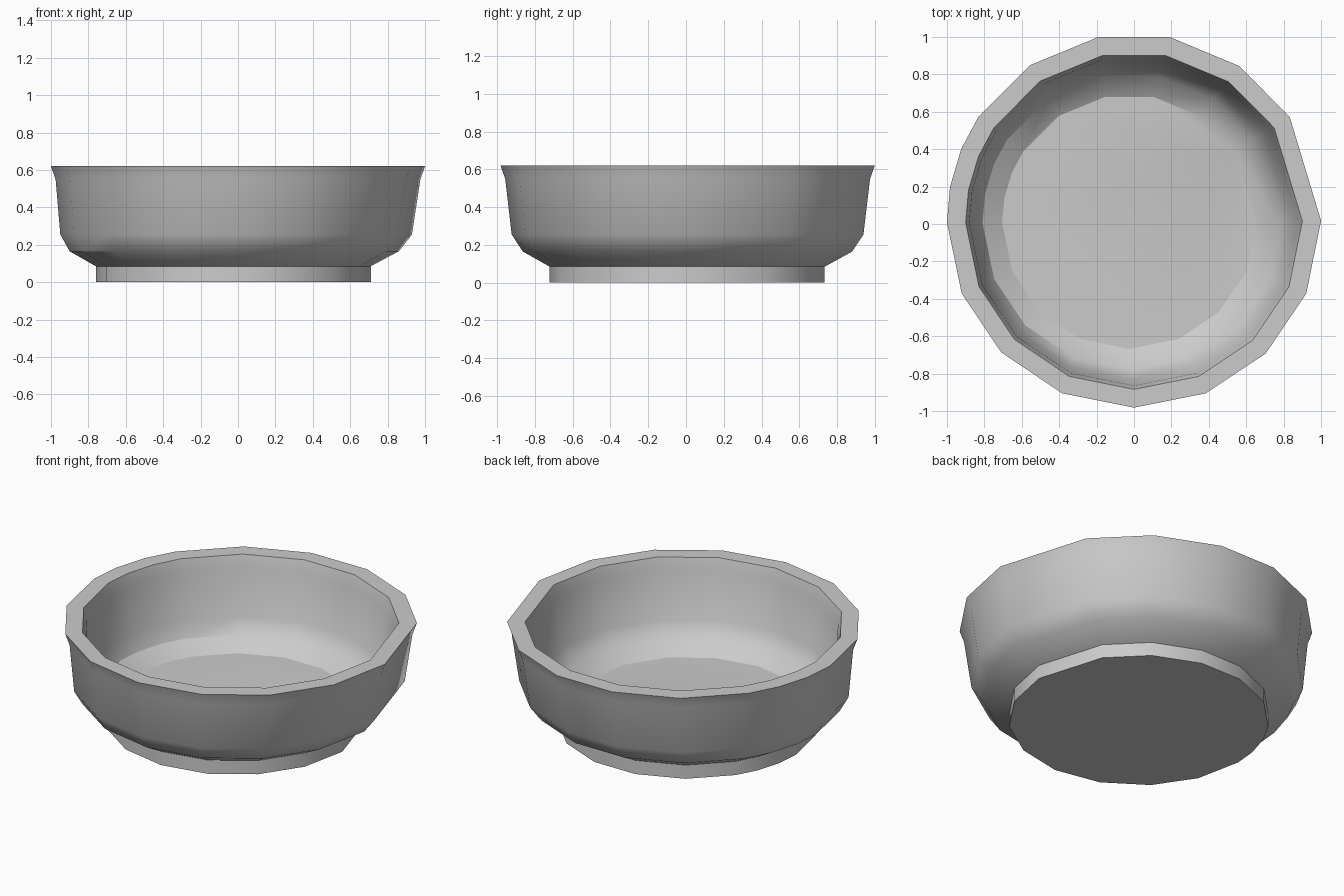
import bpy
import bmesh
import math

cube = bpy.data.objects.get("Cube")
if cube:
    bpy.data.objects.remove(cube, do_unlink=True)

# Single clay colour
clay = bpy.data.materials.new("grey_clay")
clay.use_nodes = True
GREY = (0.6, 0.6, 0.6, 1)
clay.diffuse_color = GREY
clay.node_tree.nodes["Principled BSDF"].inputs["Base Color"].default_value = GREY

# Uneven hand-cut outline of the rim: corner angles in degrees
ANGLES = [1, 34.5, 56.3, 79.2, 100.8, 123.2, 145.5, 156.5, 168.5,
          179.5, 202, 224, 247, 270, 293, 315.5, 338]


def outline(radius, z, shift):
    """One ring of the bowl; the back is slightly fuller than the front."""
    ring = []
    for a in map(math.radians, ANGLES):
        r = radius * (1 + 0.018 * max(-1, math.sin(a)))
        ring.append((r * math.cos(a) + shift, r * math.sin(a), z))
    return ring


# Closed profile: radius, height, sideways shift
PROFILE = [
    (0.735, 0.0, -0.025),    # foot
    (0.735, 0.085, -0.025),
    (0.88, 0.165, -0.02),    # curved underside
    (0.94, 0.255, -0.01),
    (0.975, 0.55, 0),        # outer wall
    (1.0, 0.62, 0),          # lip
    (0.9, 0.62, 0),
    (0.88, 0.55, 0),         # inner wall
    (0.845, 0.255, -0.01),
    (0.79, 0.165, -0.02),
    (0.68, 0.1, -0.025),     # inner floor
]

bm = bmesh.new()
rings = [[bm.verts.new(p) for p in outline(*row)] for row in PROFILE]
n = len(ANGLES)
for low, high in zip(rings, rings[1:]):
    for i in range(n):
        j = (i + 1) % n
        bm.faces.new((low[i], low[j], high[j], high[i]))
bm.faces.new(rings[0][::-1])
bm.faces.new(rings[-1])
bmesh.ops.recalc_face_normals(bm, faces=bm.faces)

mesh = bpy.data.meshes.new("bowl")
bm.to_mesh(mesh)
bm.free()
mesh.materials.append(clay)
bowl = bpy.data.objects.new("bowl", mesh)
bpy.context.collection.objects.link(bowl)

# Soft walls with crisp lip, foot and floor edges
bpy.ops.object.select_all(action="DESELECT")
bowl.select_set(True)
bpy.context.view_layer.objects.active = bowl
bpy.ops.object.shade_smooth_by_angle(angle=math.radians(30))
